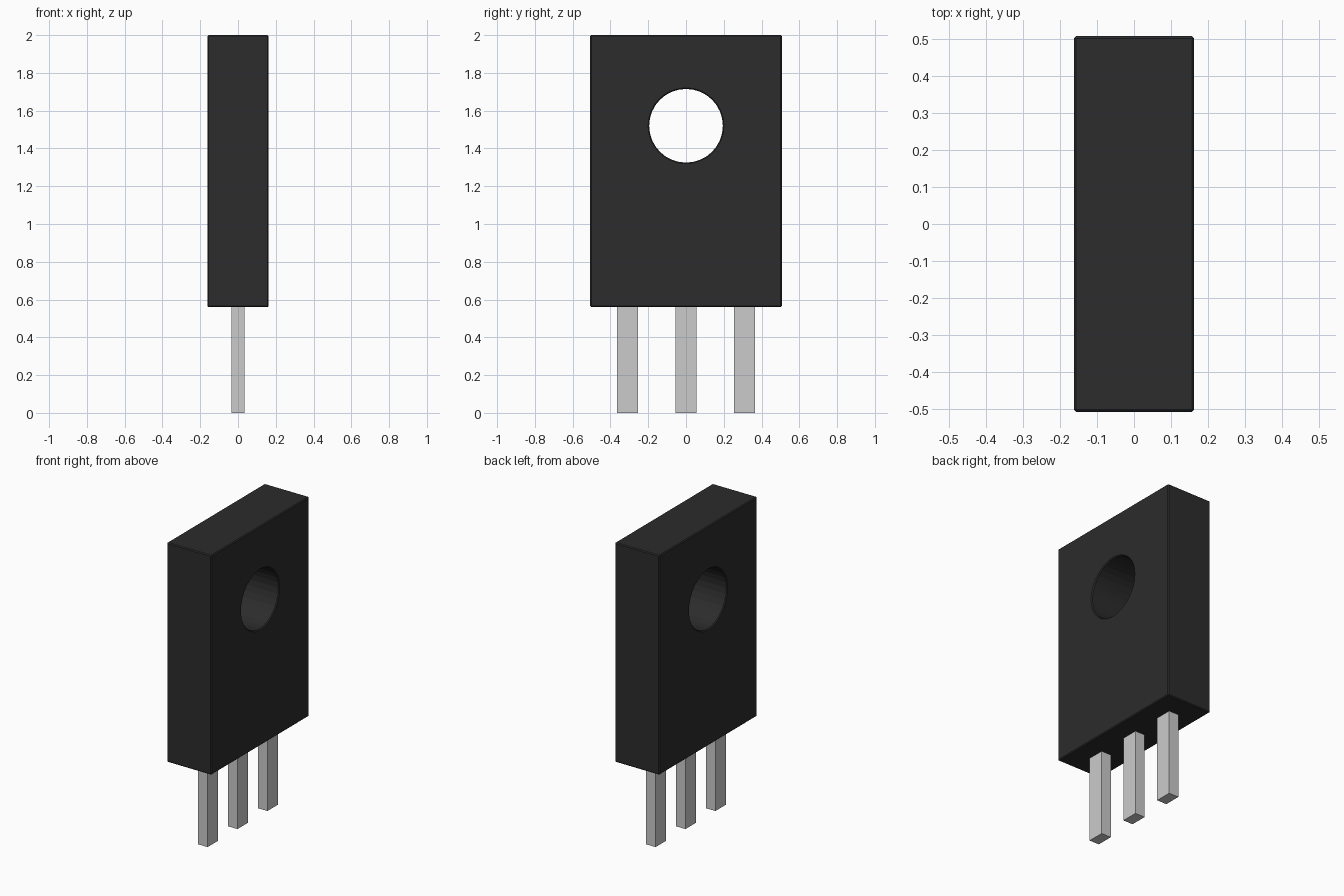
import bpy
import math

if "Cube" in bpy.data.objects:
    bpy.data.objects.remove(bpy.data.objects["Cube"])

BODY_X, BODY_Y = 0.324, 1.014
BODY_BOTTOM, TOP = 0.56, 2.0
HOLE_Z, HOLE_R = 1.52, 0.195
PIN_X, PIN_Y, PIN_PITCH = 0.07, 0.11, 0.31


def box(name, x, y, z0, z1, cy=0.0):
    bpy.ops.mesh.primitive_cube_add(size=1, location=(0, cy, (z0 + z1) / 2))
    obj = bpy.context.object
    obj.name = name
    obj.scale = (x, y, z1 - z0)
    bpy.ops.object.transform_apply(location=False, rotation=False, scale=True)
    return obj


# Dark moulded package body
body = box("package_body", BODY_X, BODY_Y, BODY_BOTTOM, TOP)
black = bpy.data.materials.new("black_plastic")
black.diffuse_color = (0.025, 0.025, 0.025, 1)
black.use_nodes = True
black.node_tree.nodes["Principled BSDF"].inputs["Base Color"].default_value = black.diffuse_color
body.data.materials.append(black)

# Mounting hole through the thickness
bpy.ops.mesh.primitive_cylinder_add(vertices=32, radius=HOLE_R, depth=1,
                                    location=(0, 0, HOLE_Z),
                                    rotation=(0, math.pi / 2, 0))
cutter = bpy.context.object
cutter.name = "hole_cutter"
cutter.data.materials.append(black)

cut = body.modifiers.new("mounting_hole", 'BOOLEAN')
cut.operation = 'DIFFERENCE'
cut.solver = 'EXACT'
cut.object = cutter

# Small chamfer on the outer edges and hole rims
bevel = body.modifiers.new("edge_bevel", 'BEVEL')
bevel.width = 0.006
bevel.segments = 1
bevel.limit_method = 'ANGLE'
bevel.angle_limit = math.radians(40)

bpy.context.view_layer.objects.active = body
for name in ("mounting_hole", "edge_bevel"):
    bpy.ops.object.modifier_apply(modifier=name)
bpy.data.objects.remove(cutter)

# Three metal leads
for i, side in enumerate(("left", "middle", "right")):
    box(f"lead_{side}", PIN_X, PIN_Y, 0, BODY_BOTTOM + 0.01, (i - 1) * PIN_PITCH)
